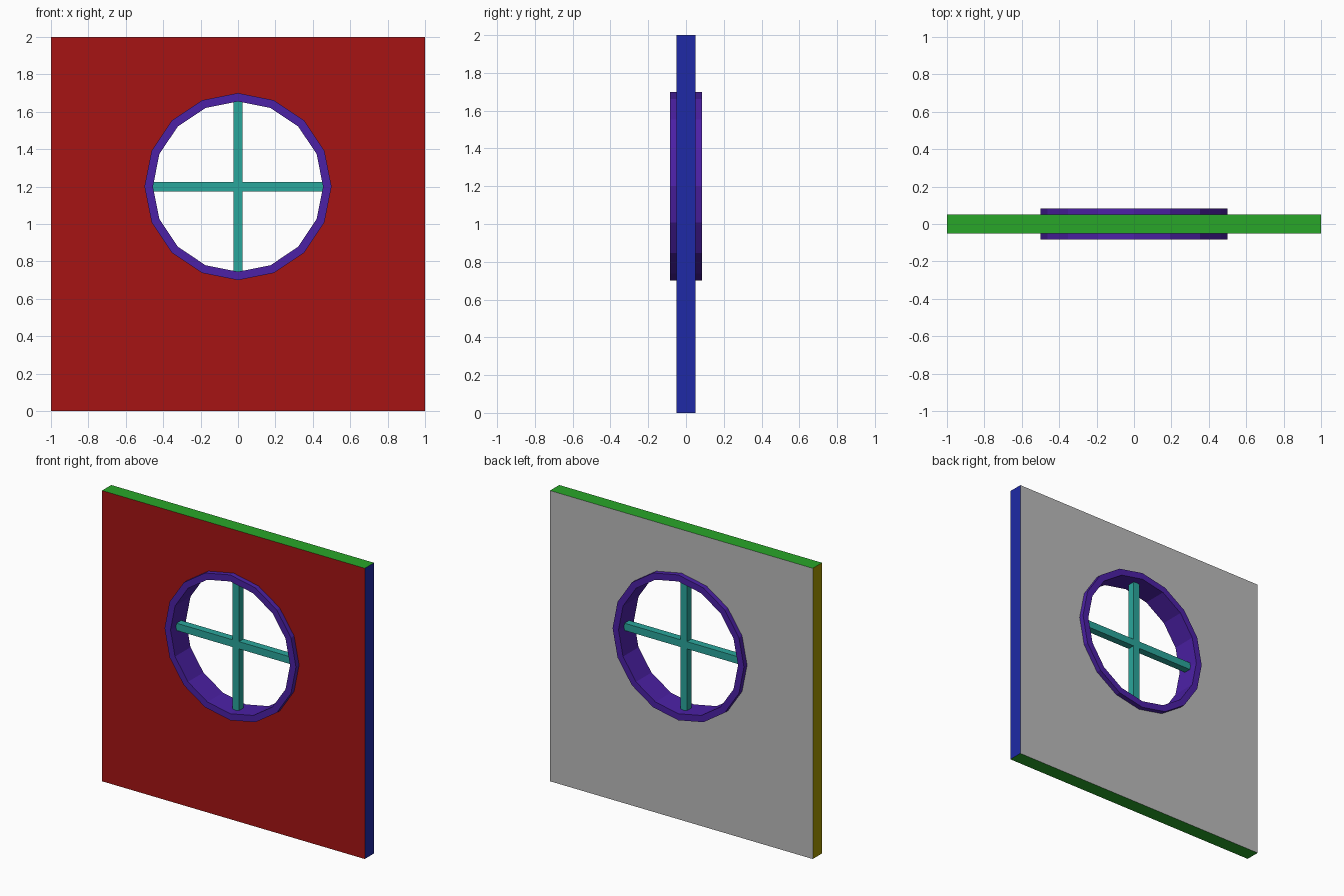
import bpy
from math import pi

if "Cube" in bpy.data.objects:
    bpy.data.objects.remove(bpy.data.objects["Cube"])

CENTRE = (0, 0, 1.2)


def material(name, rgb):
    m = bpy.data.materials.new(name)
    m.diffuse_color = (*rgb, 1)
    m.use_nodes = True
    m.node_tree.nodes["Principled BSDF"].inputs["Base Color"].default_value = m.diffuse_color
    return m


def box(name, size, location):
    bpy.ops.mesh.primitive_cube_add(size=1, location=location)
    ob = bpy.context.object
    ob.name = name
    ob.scale = size
    bpy.ops.object.transform_apply(location=False, rotation=False, scale=True)
    return ob


def disc(name, radius, depth):
    # 16-sided cylinder along y, with a corner at the top
    bpy.ops.mesh.primitive_cylinder_add(vertices=16, radius=radius, depth=depth,
                                        location=CENTRE, rotation=(pi / 2, 0, 0))
    bpy.context.object.name = name
    return bpy.context.object


def cut(target, cutter):
    mod = target.modifiers.new("opening", 'BOOLEAN')
    mod.operation = 'DIFFERENCE'
    mod.solver = 'EXACT'
    mod.object = cutter
    cutter.hide_render = True
    cutter.hide_set(True)


# Wall panel, each side in its own colour
wall = box("wall", (2, 0.1, 2), (0, 0, 1))
for name, rgb in (("back_grey", (0.5, 0.5, 0.5)),
                  ("front_red", (0.38, 0.007, 0.007)),
                  ("edge_green", (0.022, 0.38, 0.022)),
                  ("right_blue", (0.013, 0.023, 0.38)),
                  ("left_yellow", (0.38, 0.31, 0.0))):
    wall.data.materials.append(material(name, rgb))
for p in wall.data.polygons:
    n = p.normal
    if abs(n.z) > 0.5:
        p.material_index = 2
    elif abs(n.x) > 0.5:
        p.material_index = 3 if n.x > 0 else 4
    else:
        p.material_index = 1 if n.y < 0 else 0
cut(wall, disc("wall_cutter", 0.48, 0.4))

# Round window frame
frame = disc("window_frame", 0.5, 0.168)
frame.data.materials.append(material("purple", (0.072, 0.015, 0.38)))
cut(frame, disc("frame_cutter", 0.455, 0.4))

# Crossed glazing bars, ends buried in the frame
teal = material("teal", (0.023, 0.38, 0.33))
for name, size in (("horizontal_bar", (0.94, 0.05, 0.05)),
                   ("vertical_bar", (0.05, 0.05, 0.94))):
    box(name, size, CENTRE).data.materials.append(teal)
